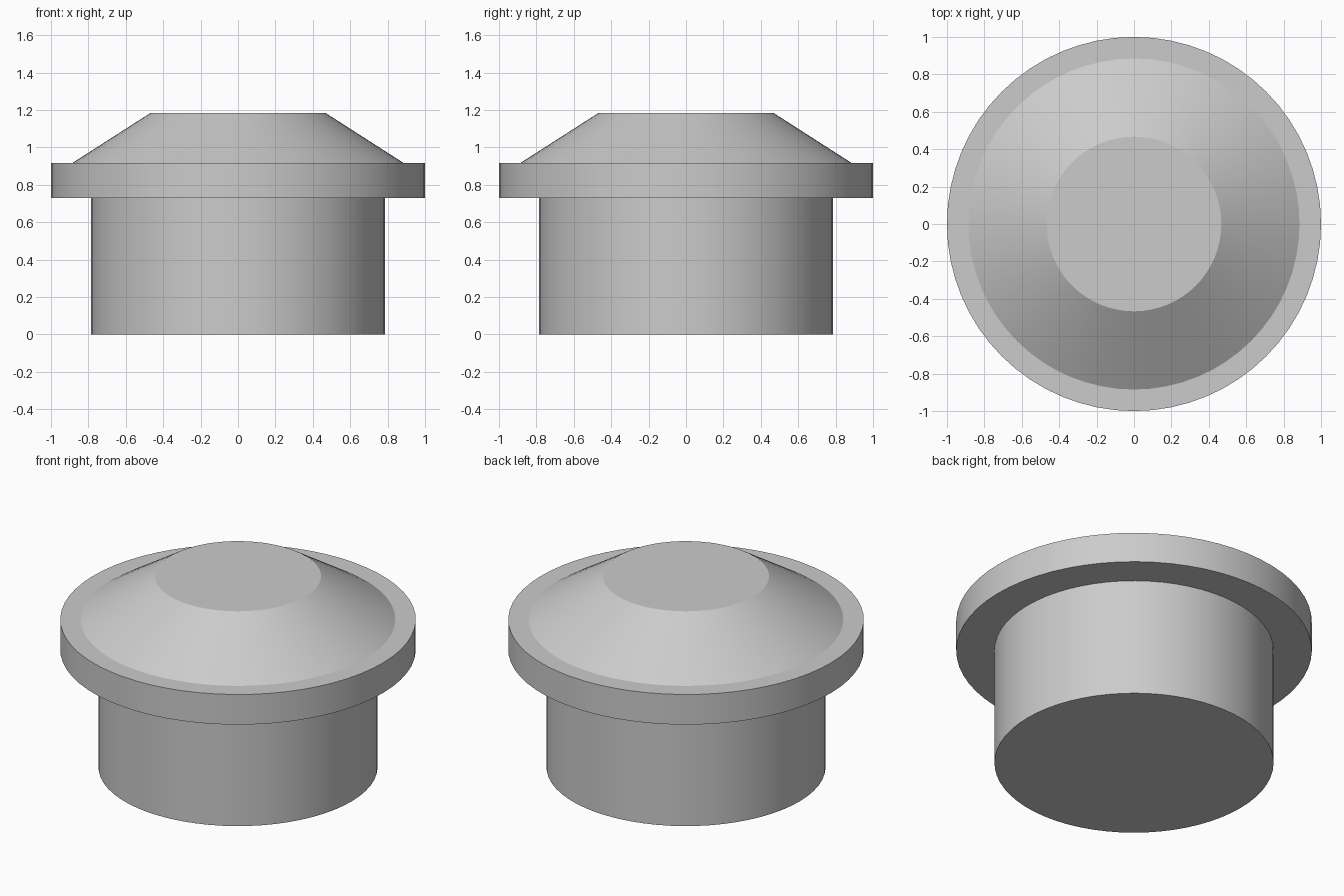
import bpy, bmesh
from math import sin, cos, asin, atan2, sqrt, pi, radians
from mathutils import Matrix, Vector

default = bpy.data.objects.get("Cube")
if default:
    bpy.data.objects.remove(default, do_unlink=True)

SEGMENTS = 64

grey = bpy.data.materials.new("plain_grey")
grey.use_nodes = True
colour = (0.6, 0.6, 0.6, 1)
grey.diffuse_color = colour
grey.node_tree.nodes["Principled BSDF"].inputs["Base Color"].default_value = colour


def make_object(name, bm):
    bmesh.ops.recalc_face_normals(bm, faces=bm.faces)
    mesh = bpy.data.meshes.new(name)
    bm.to_mesh(mesh)
    bm.free()
    mesh.materials.append(grey)
    obj = bpy.data.objects.new(name, mesh)
    bpy.context.collection.objects.link(obj)
    return obj


def lathe(name, profile):
    """Stack rings of (radius, height) and close both ends."""
    bm = bmesh.new()
    rings = []
    for r, z in profile:
        angles = [2 * pi * i / SEGMENTS for i in range(SEGMENTS)]
        rings.append([bm.verts.new((r * cos(a), r * sin(a), z)) for a in angles])
    for low, high in zip(rings, rings[1:]):
        for i in range(SEGMENTS):
            j = (i + 1) % SEGMENTS
            bm.faces.new((low[i], low[j], high[j], high[i]))
    bm.faces.new(rings[0])
    bm.faces.new(rings[-1])
    return make_object(name, bm)


def heart_outline(reach, spread, radius, steps=24):
    """Tip at the origin, two round lobes along +x, straight tangent sides."""
    distance = sqrt(reach ** 2 + spread ** 2)
    side = atan2(spread, reach) + asin(radius / distance)
    start = side + pi / 2                      # where the side meets the lobe
    end = -asin(spread / radius)               # where the lobes meet
    upper = []
    for i in range(steps + 1):
        a = start + (end - start) * i / steps
        upper.append((reach + radius * cos(a), spread + radius * sin(a)))
    lower = [(x, -y) for x, y in reversed(upper[:-1])]
    return [(0, 0)] + upper + lower


# Body: stem, wide flange and tapered cap as one turned solid
body = lathe("plug_body", [(0.785, 0), (0.785, 0.73), (1, 0.73), (1, 0.917),
                           (0.885, 0.917), (0.467, 1.185)])

# Heart-shaped recess under the stem
DEPTH = 0.09
bm = bmesh.new()
base = bm.faces.new([bm.verts.new((x, y, -DEPTH))
                     for x, y in heart_outline(0.661, 0.212, 0.263)])
top = bmesh.ops.extrude_face_region(bm, geom=[base])["geom"]
bmesh.ops.translate(bm, vec=Vector((0, 0, 2 * DEPTH)),
                    verts=[v for v in top if isinstance(v, bmesh.types.BMVert)])
place = Matrix.Translation((0.506, -0.036, 0)) @ Matrix.Rotation(radians(175), 4, "Z")
bm.transform(place)
cutter = make_object("heart_cutter", bm)
cutter.hide_render = True

cut = body.modifiers.new("heart_recess", "BOOLEAN")
cut.operation = "DIFFERENCE"
cut.solver = "EXACT"
cut.object = cutter

bpy.ops.object.select_all(action="DESELECT")
body.select_set(True)
bpy.context.view_layer.objects.active = body
bpy.ops.object.modifier_apply(modifier=cut.name)
bpy.data.objects.remove(cutter, do_unlink=True)
bpy.ops.object.shade_smooth_by_angle(angle=radians(30))
